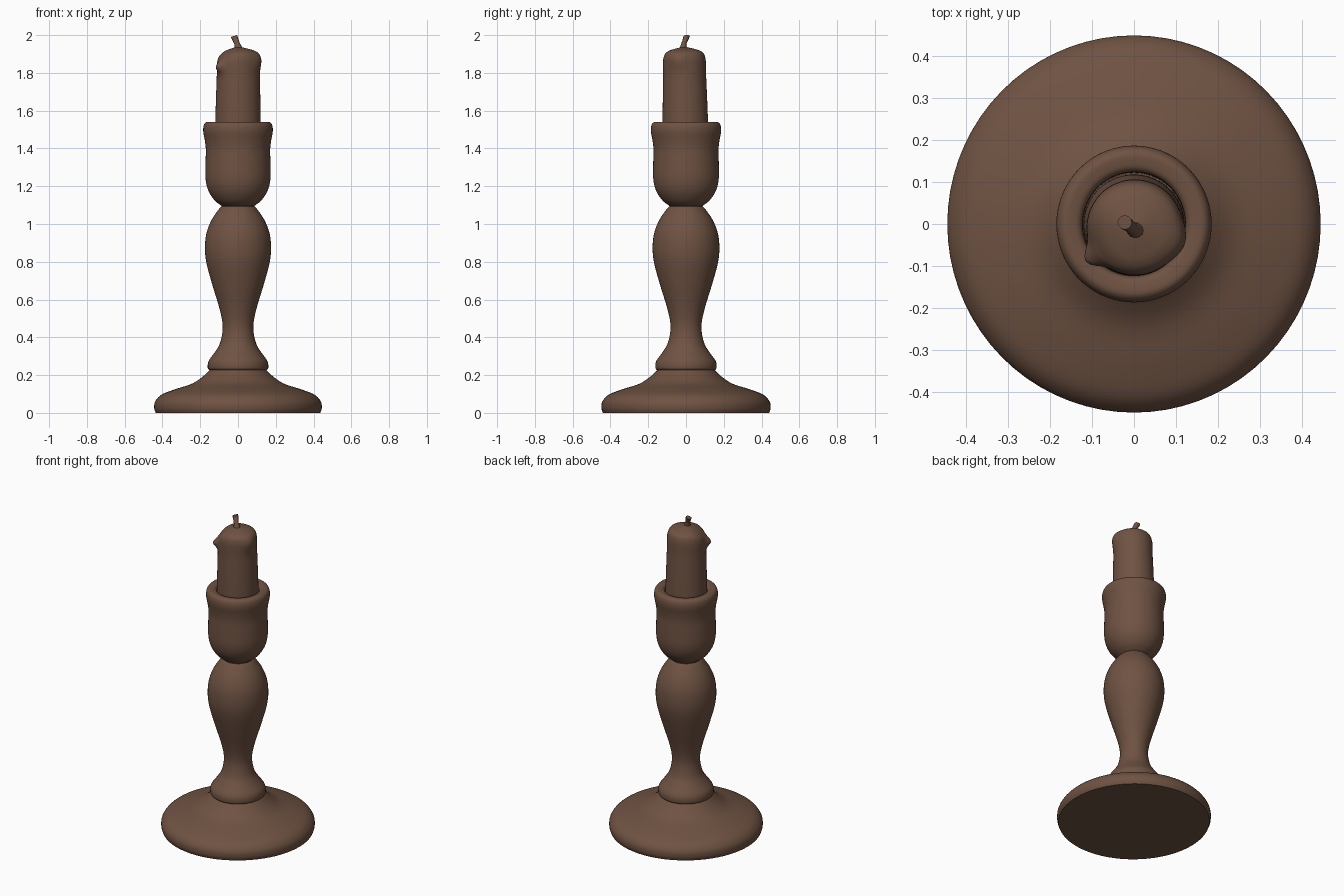
import bpy, bmesh, math
from mathutils import Vector

if "Cube" in bpy.data.objects:
    bpy.data.objects.remove(bpy.data.objects["Cube"])

brown = bpy.data.materials.new("dark brown")
brown.diffuse_color = (0.158, 0.085, 0.055, 1)
brown.use_nodes = True
brown.node_tree.nodes["Principled BSDF"].inputs["Base Color"].default_value = brown.diffuse_color
SEG = 72


def smooth(pts, n=5):
    """Catmull-Rom curve through profile points"""
    p = [Vector(q) for q in pts]
    p = [2 * p[0] - p[1]] + p + [2 * p[-1] - p[-2]]
    out = []
    for i in range(1, len(p) - 2):
        a, b, c, d = p[i - 1:i + 3]
        for k in range(n):
            t = k / n
            out.append(0.5 * (2 * b + (c - a) * t + (2 * a - 5 * b + 4 * c - d) * t * t
                              + (3 * b - a - 3 * c + d) * t ** 3))
    return out + [p[-2]]


def lathe(name, prof, place, seg=SEG, angle=40):
    """Closed ring-by-ring surface; place(r, z, a) gives each vertex"""
    bm = bmesh.new()
    rings = [[bm.verts.new(place(r, z, 2 * math.pi * i / seg)) for i in range(seg)]
             for r, z in prof]
    for lo, hi in zip(rings, rings[1:]):
        for i in range(seg):
            j = (i + 1) % seg
            bm.faces.new((lo[i], lo[j], hi[j], hi[i]))
    bm.faces.new(rings[0][::-1])
    bm.faces.new(rings[-1])
    bmesh.ops.recalc_face_normals(bm, faces=bm.faces[:])
    me = bpy.data.meshes.new(name)
    bm.to_mesh(me)
    bm.free()
    ob = bpy.data.objects.new(name, me)
    bpy.context.collection.objects.link(ob)
    me.materials.append(brown)
    bpy.ops.object.select_all(action='DESELECT')
    ob.select_set(True)
    bpy.context.view_layer.objects.active = ob
    bpy.ops.object.shade_smooth_by_angle(angle=math.radians(angle))
    return ob


def round_(r, z, a):
    return (r * math.cos(a) * 0.99, r * math.sin(a), z)


# Holder: foot, turned stem, cup with a socket for the candle
foot = smooth([(0.44, 0.0), (0.448, 0.025), (0.443, 0.06), (0.41, 0.096), (0.34, 0.124),
               (0.25, 0.153), (0.195, 0.187), (0.152, 0.226)])
stem = smooth([(0.155, 0.228), (0.162, 0.24), (0.157, 0.275), (0.125, 0.32), (0.098, 0.365),
               (0.083, 0.43), (0.085, 0.49), (0.104, 0.57), (0.138, 0.68), (0.168, 0.79),
               (0.177, 0.87), (0.169, 0.95), (0.142, 1.02), (0.105, 1.075), (0.088, 1.093)])
cup = smooth([(0.088, 1.096), (0.125, 1.125), (0.158, 1.175), (0.173, 1.235), (0.174, 1.31),
              (0.172, 1.39), (0.177, 1.44), (0.186, 1.49), (0.183, 1.523), (0.17, 1.539),
              (0.15, 1.54), (0.131, 1.534), (0.124, 1.515), (0.122, 1.45)])
lathe("candlestick", foot + stem + cup, round_)


# Candle: slightly leaning, with a melted rim and two wax drips
def wax(r, z, a):
    def bump(deg, wa, z0, wz):
        d = (math.degrees(a) - deg + 180) % 360 - 180
        return math.exp(-(d / wa) ** 2 - ((z - z0) / wz) ** 2)
    k = min(1, r / 0.1) ** 2
    r += k * (0.028 * bump(215, 13, 1.85, 0.035) + 0.012 * bump(-18, 22, 1.87, 0.05))
    x, y = r * math.cos(a), r * math.sin(a)
    if z > 1.75:
        z -= k * 0.025 * bump(205, 45, 1.9, 0.1)
    lean = (z - 1.5) / 0.4
    return (x + 0.002 * lean, y - 0.003 - 0.006 * lean, z)


candle = smooth([(0.121, 1.45), (0.12, 1.55), (0.117, 1.68), (0.114, 1.78), (0.114, 1.84),
                 (0.112, 1.875), (0.103, 1.902), (0.082, 1.918), (0.05, 1.928),
                 (0.025, 1.934), (0.004, 1.938)], 6)
lathe("candle", candle, wax)

# Wick: short bent cord
path = [(0.005, -0.016, 1.92), (-0.004, -0.012, 1.953), (-0.013, -0.003, 1.975),
        (-0.022, 0.004, 1.995)]


def cord(r, i, a):
    c = path[int(i)]
    return (c[0] + r * math.cos(a), c[1] + r * math.sin(a), c[2] + 0.3 * r * math.cos(a))


lathe("wick", [(0.022, 0), (0.014, 1), (0.015, 2), (0.017, 3)], cord, 12)
